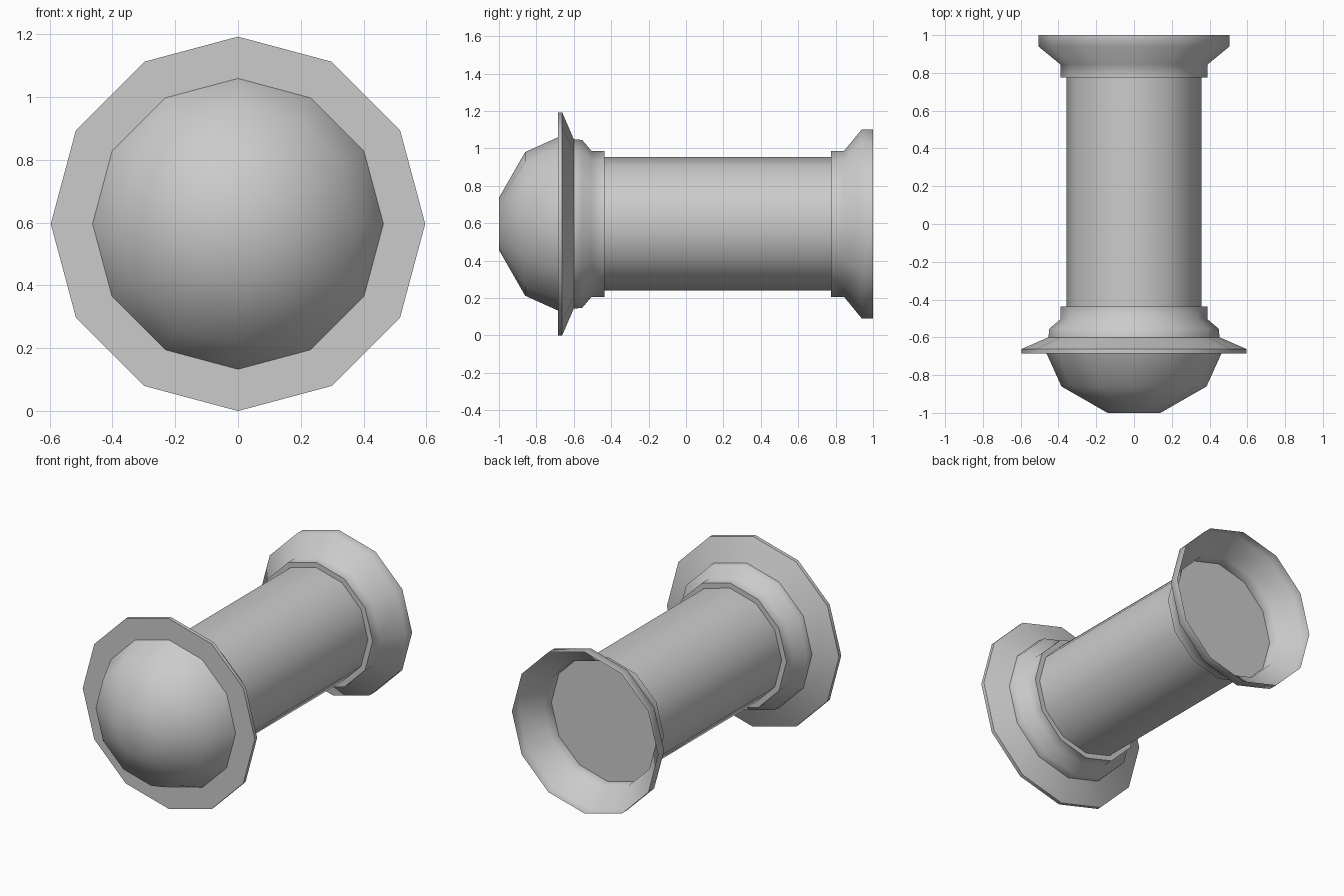
import bpy, math

if "Cube" in bpy.data.objects:
    bpy.data.objects.remove(bpy.data.objects["Cube"])

SIDES = 12
AXIS_Z = 0.596


def lathe(name, profile, cap_start=False, cap_end=False):
    """Spin (y, radius) points around the horizontal y axis."""
    verts, faces = [], []
    for y, r in profile:
        for j in range(SIDES):
            a = 2 * math.pi * j / SIDES
            verts.append((r * math.cos(a), y, AXIS_Z + r * math.sin(a)))
    for i in range(len(profile) - 1):
        for j in range(SIDES):
            k = (j + 1) % SIDES
            a, b = i * SIDES, (i + 1) * SIDES
            faces.append((a + j, b + j, b + k, a + k)[::1])
    if cap_start:
        faces.append(tuple(range(SIDES)))
    if cap_end:
        faces.append(tuple(reversed(range(len(verts) - SIDES, len(verts)))))
    mesh = bpy.data.meshes.new(name)
    mesh.from_pydata(verts, [], faces)
    obj = bpy.data.objects.new(name, mesh)
    bpy.context.collection.objects.link(obj)
    bpy.ops.object.select_all(action='DESELECT')
    obj.select_set(True)
    bpy.context.view_layer.objects.active = obj
    bpy.ops.object.shade_smooth_by_angle(angle=math.radians(55))
    return obj


# Rounded front cap
lathe("front_dome", [(-1.0, 0.14), (-0.86, 0.384), (-0.685, 0.463)], cap_start=True)

# Wide front flange with the stepped collar behind it
lathe("front_flange", [(-0.685, 0.463), (-0.685, 0.596), (-0.662, 0.596),
                       (-0.60, 0.453), (-0.555, 0.449), (-0.505, 0.39),
                       (-0.437, 0.39), (-0.437, 0.357)])

# Straight barrel, closed at the back inside the cup
lathe("barrel", [(-0.437, 0.357), (0.775, 0.357)], cap_end=True)

# Open, thin-walled flared cup at the back
lathe("rear_cup", [(0.775, 0.357), (0.775, 0.39), (0.845, 0.39),
                   (0.94, 0.506), (1.0, 0.506)])
